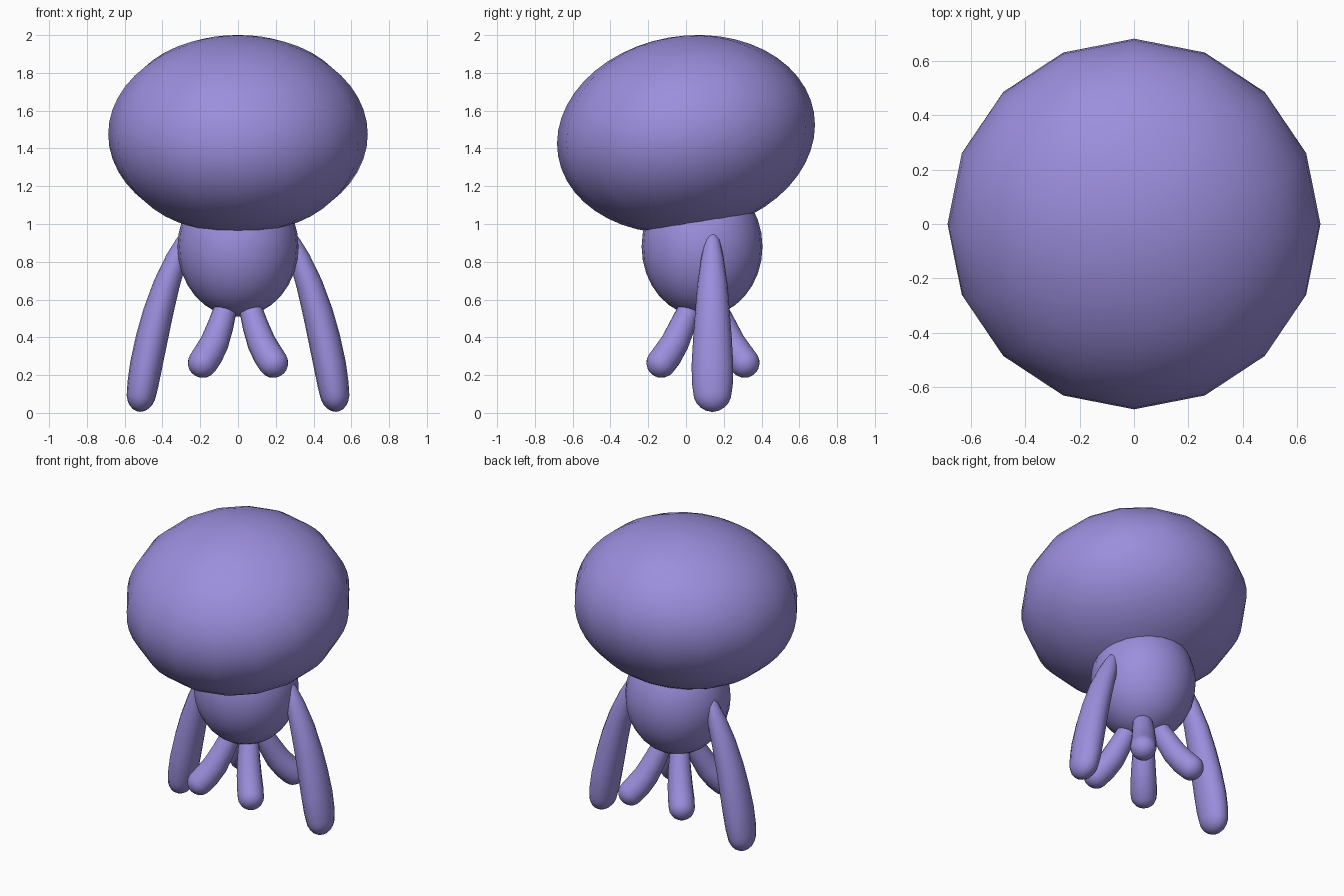
import bpy, bmesh
from math import sin, cos, pi, radians
from mathutils import Vector, Matrix

if "Cube" in bpy.data.objects:
    bpy.data.objects.remove(bpy.data.objects["Cube"])

SKIN = bpy.data.materials.new("violet")
SKIN.diffuse_color = (0.33, 0.27, 0.72, 1)
SKIN.use_nodes = True
SKIN.node_tree.nodes["Principled BSDF"].inputs["Base Color"].default_value = SKIN.diffuse_color
BODY_Y = 0.09


def finish(name, bm):
    bmesh.ops.recalc_face_normals(bm, faces=bm.faces[:])
    for f in bm.faces:
        f.smooth = True
    me = bpy.data.meshes.new(name)
    bm.to_mesh(me)
    bm.free()
    me.materials.append(SKIN)
    ob = bpy.data.objects.new(name, me)
    bpy.context.collection.objects.link(ob)
    return ob


def skin_rings(bm, rings):
    n = len(rings[0])
    for a, b in zip(rings, rings[1:]):
        for i in range(n):
            j = (i + 1) % n
            bm.faces.new((a[i], a[j], b[j], b[i]))


def limb(name, path, cap, sides=16):
    """Tube through (x, y, z, width, depth) stations, rounded at the far end."""
    pts = [(Vector(p[:3]), p[3], p[4]) for p in path]
    end, rx, ry = pts[-1]
    d = (end - pts[-2][0]).normalized()
    for k in range(1, 6):
        a = radians(17 * k)
        pts.append((end + d * cap * sin(a), rx * cos(a), ry * cos(a)))
    bm = bmesh.new()
    rings = []
    for i, (c, rx, ry) in enumerate(pts):
        t = (pts[min(i + 1, len(pts) - 1)][0] - pts[max(i - 1, 0)][0]).normalized()
        u = Vector((0, 1, 0)).cross(t).normalized()
        v = t.cross(u)
        rings.append([bm.verts.new(c + u * rx * cos(2 * pi * k / sides) + v * ry * sin(2 * pi * k / sides))
                      for k in range(sides)])
    skin_rings(bm, rings)
    bm.faces.new(rings[0])
    bm.faces.new(rings[-1])
    return finish(name, bm)


# Head: 16-sided flattened sphere, cut flat underneath and tilted forward
bm = bmesh.new()
bmesh.ops.create_uvsphere(bm, u_segments=16, v_segments=24, radius=1)
bmesh.ops.scale(bm, vec=(0.687, 0.687, 0.52), verts=bm.verts)
cut = bmesh.ops.bisect_plane(bm, geom=bm.verts[:] + bm.edges[:] + bm.faces[:], plane_co=(0, 0, -0.472),
                             plane_no=(0, 0, -1), clear_outer=True)
bmesh.ops.contextual_create(bm, geom=[e for e in cut["geom_cut"] if isinstance(e, bmesh.types.BMEdge)])
bm.transform(Matrix.Translation((0, 0, 1.475)) @ Matrix.Rotation(radians(9.8), 4, 'X'))
head = finish("head", bm)
for f in head.data.polygons:
    if len(f.vertices) > 4:
        f.use_smooth = False

# Body: egg hanging below the head
bm = bmesh.new()
bmesh.ops.create_uvsphere(bm, u_segments=24, v_segments=16, radius=1)
bmesh.ops.scale(bm, vec=(0.32, 0.32, 0.37), verts=bm.verts)
bmesh.ops.translate(bm, vec=(0, BODY_Y - 0.005, 0.88), verts=bm.verts)
finish("body", bm)

# Arms: (x, z, width, depth), thin at the shoulder and widening downwards
ARM = [(0.277, 0.957, 0.006, 0.006), (0.281, 0.945, 0.022, 0.022), (0.29, 0.91, 0.038, 0.04),
       (0.325, 0.82, 0.056, 0.06), (0.378, 0.68, 0.070, 0.08), (0.423, 0.53, 0.080, 0.092),
       (0.455, 0.40, 0.085, 0.102), (0.485, 0.26, 0.086, 0.110), (0.502, 0.16, 0.083, 0.109),
       (0.51, 0.11, 0.079, 0.102)]
# Legs: (x, y offset from body centre, z, radius)
LEG = [(0.05, 0.05, 0.62, 0.05), (0.07, 0.075, 0.54, 0.062), (0.093, 0.11, 0.46, 0.069),
       (0.125, 0.15, 0.37, 0.076), (0.16, 0.19, 0.305, 0.080), (0.188, 0.222, 0.263, 0.079)]
for s, side in ((-1, "left"), (1, "right")):
    limb(side + "_arm", [(s * x, 0.14, z, w, d) for x, z, w, d in ARM], 0.105)
    for f, end in ((-1, "front"), (1, "back")):
        limb(f"{end}_{side}_leg", [(s * x, BODY_Y + f * y, z, r, r) for x, y, z, r in LEG], 0.076)
